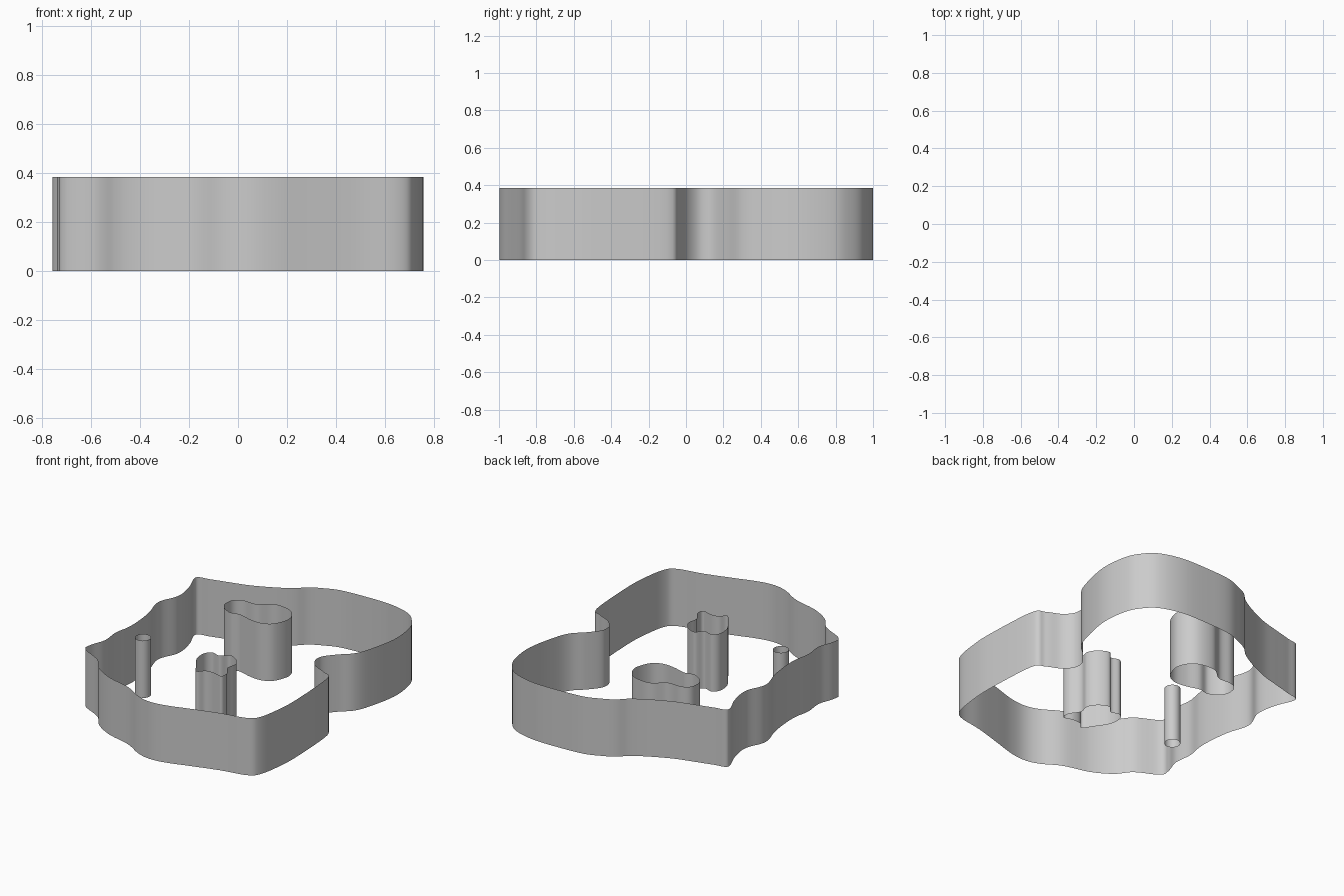
import bpy, bmesh, math
from mathutils import Vector

if "Cube" in bpy.data.objects:
    bpy.data.objects.remove(bpy.data.objects["Cube"])

HEIGHT = 0.385


def smooth_loop(points, steps=6):
    """Closed smooth curve through the given points."""
    pts = [Vector(p) for p in points]
    n = len(pts)
    out = []
    for i in range(n):
        a, b, c, d = (pts[(i + k) % n] for k in (-1, 0, 1, 2))
        for s in range(steps):
            t = s / steps
            out.append(0.5 * (2 * b + (c - a) * t + (2 * a - 5 * b + 4 * c - d) * t ** 2
                              + (3 * b - a - 3 * c + d) * t ** 3))
    return out


def wall(name, loop):
    """Open thin wall rising straight up from a closed loop."""
    bm = bmesh.new()
    low = [bm.verts.new((p[0], p[1], 0)) for p in loop]
    high = [bm.verts.new((p[0], p[1], HEIGHT)) for p in loop]
    n = len(loop)
    for i in range(n):
        j = (i + 1) % n
        bm.faces.new((low[i], low[j], high[j], high[i]))
    mesh = bpy.data.meshes.new(name)
    bm.to_mesh(mesh)
    bm.free()
    obj = bpy.data.objects.new(name, mesh)
    bpy.context.collection.objects.link(obj)
    bpy.context.view_layer.objects.active = obj
    obj.select_set(True)
    bpy.ops.object.shade_smooth_by_angle(angle=math.radians(40))
    obj.select_set(False)


# Outer wall, counter-clockwise from the left back corner
outline = [
    (-.757, .63), (-.71, .495), (-.69, .353), (-.74, .21), (-.70, .055), (-.682, -.09),
    (-.682, -.196), (-.70, -.30), (-.69, -.426), (-.722, -.53), (-.715, -.60),
    (-.57, -.68), (-.49, -.775), (-.363, -.85), (-.188, -.90), (-.065, -.97),
    (.036, -.997), (.15, -.985), (.30, -.94), (.49, -.885), (.66, -.85),
    (.72, -.79), (.75, -.628), (.757, -.45), (.733, -.10), (.67, -.04), (.58, .003),
    (.53, .057), (.52, .11), (.537, .155), (.595, .223), (.662, .288), (.704, .387),
    (.746, .593), (.73, .77), (.685, .869), (.60, .95), (.44, .995), (.22, .997),
    (.07, .985), (-.03, .95), (-.11, .91), (-.176, .85), (-.279, .79),
    (-.42, .728), (-.545, .693), (-.67, .66),
]
wall("outer_wall", smooth_loop(outline))

# Large inner ring
wall("large_inner_ring", smooth_loop([
    (-.385, .40), (-.386, .487), (-.331, .526), (-.233, .528), (-.14, .592),
    (-.01, .572), (.052, .477), (.019, .366), (-.05, .322), (-.139, .326),
    (-.23, .35), (-.305, .34),
]))

# Small inner ring
wall("small_inner_ring", smooth_loop([
    (-.081, -.321), (-.087, -.237), (-.05, -.197), (.01, -.21), (.055, -.165),
    (.123, -.196), (.16, -.255), (.15, -.325), (.192, -.393),
    (.185, -.445), (.12, -.43), (.064, -.435), (.022, -.472), (-.025, -.41),
]))

# Round tube
wall("round_tube", [(-.524 + .049 * math.cos(i * math.tau / 32),
                     -.261 + .049 * math.sin(i * math.tau / 32)) for i in range(32)])
